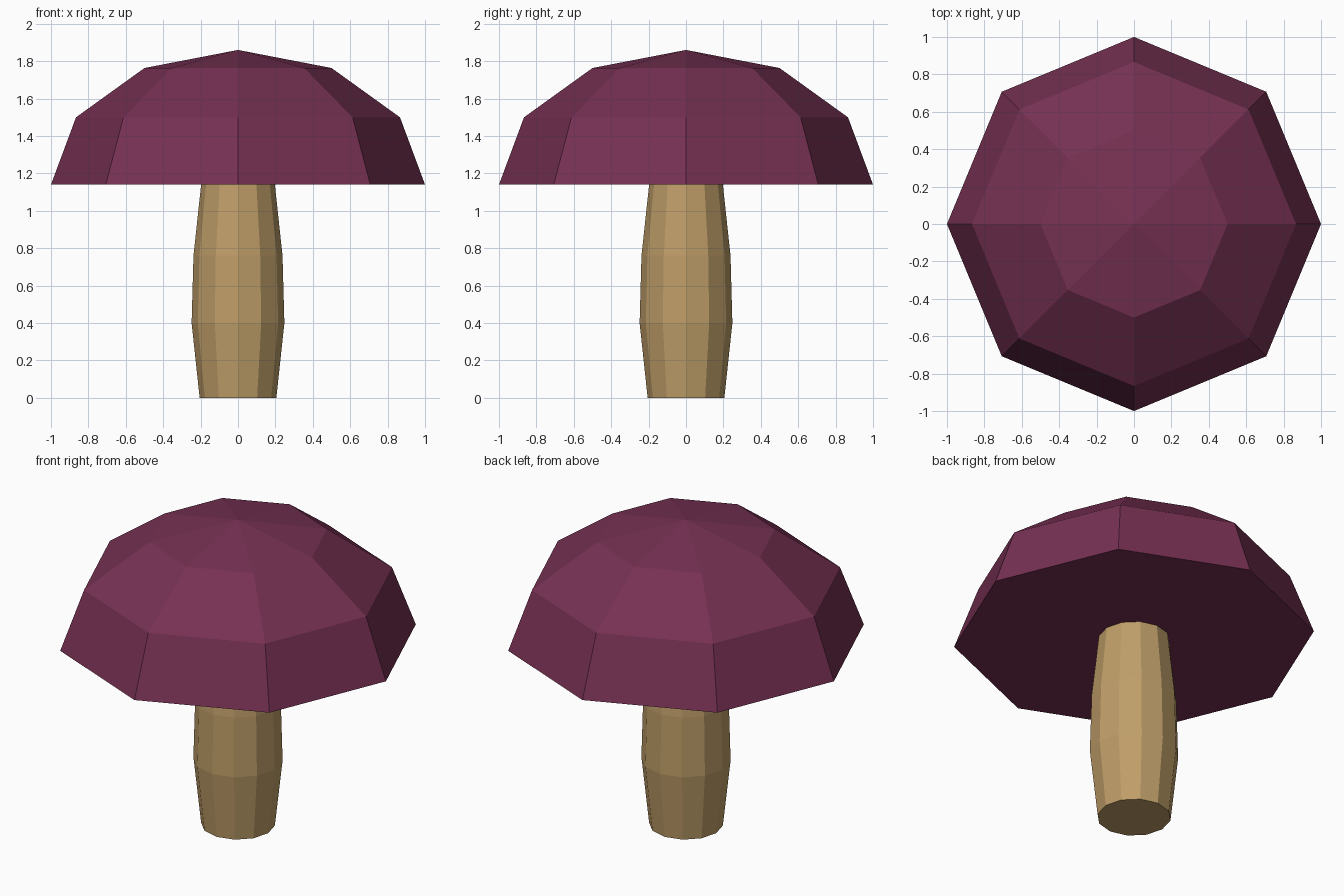
import bpy, bmesh
from math import sin, cos, pi, radians

if "Cube" in bpy.data.objects:
    bpy.data.objects.remove(bpy.data.objects["Cube"])


def lathe(name, profile, sides, color):
    """Revolve (radius, z) points about z, with flat closed ends."""
    bm = bmesh.new()
    rings = []
    for r, z in profile:
        if r == 0:
            rings.append([bm.verts.new((0, 0, z))])
        else:
            rings.append([bm.verts.new((r * cos(2 * pi * i / sides),
                                        r * sin(2 * pi * i / sides), z))
                          for i in range(sides)])
    for a, b in zip(rings, rings[1:]):
        for i in range(sides):
            j = (i + 1) % sides
            if len(b) == 1:
                bm.faces.new((a[i], a[j], b[0]))
            else:
                bm.faces.new((a[i], a[j], b[j], b[i]))
    bm.faces.new(rings[0][::-1])
    if len(rings[-1]) > 1:
        bm.faces.new(rings[-1])
    bmesh.ops.recalc_face_normals(bm, faces=bm.faces)
    mesh = bpy.data.meshes.new(name)
    bm.to_mesh(mesh)
    bm.free()
    mat = bpy.data.materials.new(name + "_color")
    mat.diffuse_color = color
    mat.use_nodes = True
    mat.node_tree.nodes["Principled BSDF"].inputs["Base Color"].default_value = mat.diffuse_color
    mesh.materials.append(mat)
    obj = bpy.data.objects.new(name, mesh)
    bpy.context.collection.objects.link(obj)
    return obj


# Bulging stem, its top tucked just inside the cap
lathe("stem", [(0.205, 0), (0.248, 0.4), (0.238, 0.76), (0.195, 1.16)],
      12, (0.52, 0.34, 0.14, 1))

# Faceted half-dome cap with a flat underside
dome = [(cos(radians(a)), 1.14 + 0.72 * sin(radians(a))) for a in (0, 30, 60)]
lathe("cap", dome + [(0, 1.86)], 8, (0.18, 0.03, 0.085, 1))
